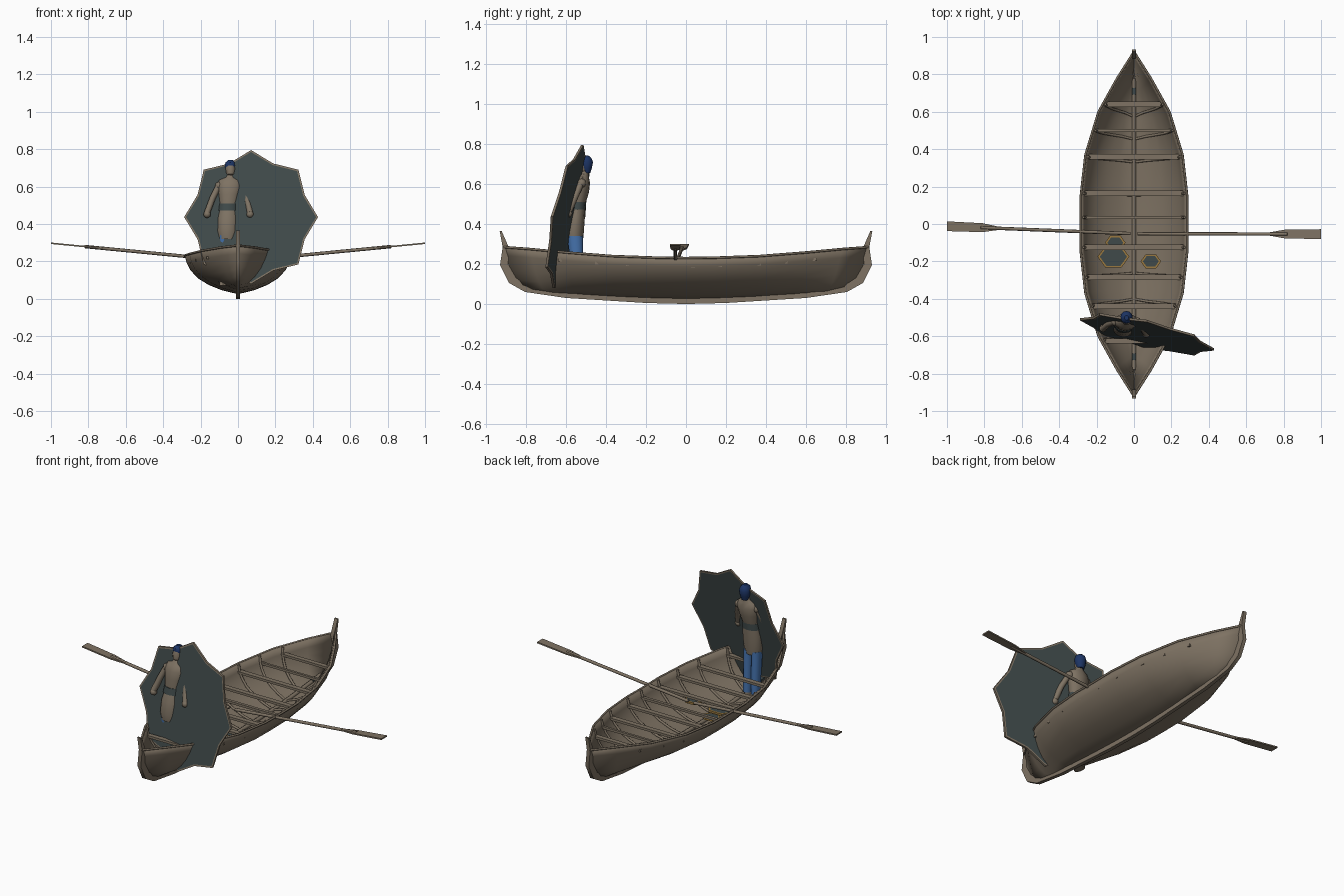
import bpy, bmesh, math
from mathutils import Vector

if "Cube" in bpy.data.objects:
    bpy.data.objects.remove(bpy.data.objects["Cube"], do_unlink=True)


def material(name, r, g, b):
    m = bpy.data.materials.new(name)
    m.use_nodes = True
    m.diffuse_color = (r, g, b, 1)
    bsdf = m.node_tree.nodes["Principled BSDF"]
    bsdf.inputs["Base Color"].default_value = (r, g, b, 1)
    bsdf.inputs["Roughness"].default_value = 0.8
    return m


TAN = material("weathered tan", 0.21, 0.17, 0.125)
SLATE = material("dark slate", 0.05, 0.067, 0.067)
BLUE = material("trouser blue", 0.06, 0.17, 0.42)
NAVY = material("hair navy", 0.012, 0.035, 0.13)
GOLD = material("dull gold", 0.32, 0.19, 0.05)


def finish(name, bm, *mats, smooth=True):
    bmesh.ops.recalc_face_normals(bm, faces=bm.faces)
    mesh = bpy.data.meshes.new(name)
    bm.to_mesh(mesh)
    bm.free()
    for m in mats:
        mesh.materials.append(m)
    ob = bpy.data.objects.new(name, mesh)
    bpy.context.collection.objects.link(ob)
    if smooth:
        bpy.context.view_layer.objects.active = ob
        ob.select_set(True)
        bpy.ops.object.shade_smooth_by_angle(angle=math.radians(40))
        ob.select_set(False)
    return ob


def skin(bm, rings, closed=True):
    """Join matching rows of vertices with quads."""
    for a, b in zip(rings, rings[1:]):
        n = len(a)
        for i in range(n if closed else n - 1):
            j = (i + 1) % n
            bm.faces.new((a[i], a[j], b[j], b[i]))


def loft(name, mat, levels, sides=12):
    """Stack of upright ellipses given as x, y, z, rx, ry."""
    bm = bmesh.new()
    rings = []
    for x, y, z, rx, ry in levels:
        angles = [math.tau * i / sides for i in range(sides)]
        rings.append([bm.verts.new((x + rx * math.cos(a), y + ry * math.sin(a), z)) for a in angles])
    skin(bm, rings)
    bm.faces.new(rings[0])
    bm.faces.new(rings[-1])
    return finish(name, bm, mat)


def tube(name, mat, points, radius):
    cu = bpy.data.curves.new(name, "CURVE")
    cu.dimensions = "3D"
    cu.bevel_depth = radius
    cu.bevel_resolution = 2
    cu.use_fill_caps = True
    sp = cu.splines.new("POLY")
    sp.points.add(len(points) - 1)
    for p, co in zip(sp.points, points):
        p.co = (*co, 1)
    cu.materials.append(mat)
    ob = bpy.data.objects.new(name, cu)
    bpy.context.collection.objects.link(ob)


def box(name, mat, center, size):
    bm = bmesh.new()
    bmesh.ops.create_cube(bm, size=1)
    for v in bm.verts:
        v.co = Vector(center) + v.co * Vector(size)
    return finish(name, bm, mat, smooth=False)


# Hull: stations hold sheer y, keel y, half width, sheer z, keel z
STATIONS = [(0, 0, .285, .23, .025), (.15, .14, .285, .232, .027), (.37, .34, .26, .24, .035),
            (.6, .54, .19, .258, .047), (.78, .69, .09, .275, .055), (.915, .8, .004, .285, .07)]
SECTION = [(0, 0), (.3, .1), (.55, .24), (.75, .41), (.89, .62), (.96, .8), (1, 1)]


def station_at(y):
    for a, b in zip(STATIONS, STATIONS[1:]):
        if abs(y) <= b[0]:
            t = (abs(y) - a[0]) / (b[0] - a[0])
            return [p + (q - p) * t for p, q in zip(a, b)]


def hull_row(st, sign, inset=0.0):
    ys, yk, w, zs, zk = st
    half = [((w - inset) * u, sign * (yk + (ys - yk) * f ** .5), zk + inset + (zs - zk - inset) * f)
            for u, f in SECTION]
    return [(-x, y, z) for x, y, z in half[:0:-1]] + half


bm = bmesh.new()
rows = [hull_row(s, -1) for s in STATIONS[:0:-1]] + [hull_row(s, 1) for s in STATIONS]
skin(bm, [[bm.verts.new(p) for p in r] for r in rows], closed=False)
hull = finish("hull", bm, TAN)
shell = hull.modifiers.new("planking", "SOLIDIFY")
shell.thickness = 0.01
shell.offset = -1

# Keel sweeping up into both stem posts
OUTER = [(0, 0), (.2, .005), (.6, .03), (.805, .06), (.885, .105), (.93, .195), (.917, .285), (.932, .365)]
INNER = [(0, .035), (.2, .037), (.6, .055), (.78, .085), (.85, .13), (.89, .2), (.885, .28), (.922, .365)]
bm = bmesh.new()
path = [((-a[0], a[1]), (-b[0], b[1])) for a, b in zip(OUTER[:0:-1], INNER[:0:-1])] + list(zip(OUTER, INNER))
rings = [[bm.verts.new((x, p[0], p[1])) for x, p in ((-.011, o), (.011, o), (.011, i), (-.011, i))]
         for o, i in path]
skin(bm, rings)
bm.faces.new(rings[0])
bm.faces.new(rings[-1])
finish("keel_and_stems", bm, TAN)

# Gunwales, keelson and fittings
for side in (-1, 1):
    rail = [(side * s[2], -s[0], s[3]) for s in STATIONS[:0:-1]] + [(side * s[2], s[0], s[3]) for s in STATIONS]
    tube("gunwale", TAN, rail, .006)
    box("floor_fitting", SLATE, (0, side * .71, .085), (.022, .035, .015))
tube("keelson", TAN, [(0, s * y, z) for s, y, z in ((-1, .78, .085), (-1, .4, .05), (1, 0, .042),
                                                    (1, .4, .05), (1, .78, .085))], .012)

# Thwarts with a bent rib below each
for y, depth in ((.64, .028), (.5, .014), (.36, .03), (.165, .03), (.035, .018),
                 (-.125, .03), (-.285, .03), (-.44, .03), (-.625, .028)):
    st = station_at(y)
    box("thwart", TAN, (0, y, st[3] - .04), (st[2] * 1.9, depth, .014))
    tube("rib", TAN, hull_row(st, math.copysign(1, y), .014), .007)

# Oars with flat blades
for side, tip_y in ((-1, -.012), (1, -.054)):
    def along(t):
        return Vector((side * t, -.052 + (tip_y + .052) * t, .2 + .097 * t))
    tube("oar_shaft", TAN, [along(.02), along(.82)], .009)
    bm = bmesh.new()
    rings = []
    for t, half in ((.72, .008), (.81, .024), (1, .026)):
        rings.append([bm.verts.new(along(t) + Vector((0, half * a, .004 * b)))
                      for a, b in ((-1, -1), (1, -1), (1, 1), (-1, 1))])
    skin(bm, rings)
    bm.faces.new(rings[0])
    bm.faces.new(rings[-1])
    finish("oar_blade", bm, TAN, smooth=False)


def plate(name, outline, offset, rim_width, face_mat, rim_mat):
    """Flat panel with a border of another colour."""
    bm = bmesh.new()
    front = [bm.verts.new(Vector(p) - offset) for p in outline]
    back = [bm.verts.new(Vector(p) + offset) for p in outline]
    skin(bm, [front, back])
    caps = [bm.faces.new(front), bm.faces.new(back[::-1])]
    bm.normal_update()
    bmesh.ops.inset_individual(bm, faces=caps, thickness=rim_width, use_even_offset=True)
    for f in bm.faces:
        f.material_index = 0 if f in caps else 1
    finish(name, bm, face_mat, rim_mat, smooth=False)


# Large eight-pointed panel leaning through the bow
outline = []
for k in range(16):
    r = .31 if k % 2 else .358
    dx, dz = r * math.sin(math.tau * k / 16), r * math.cos(math.tau * k / 16)
    outline.append((.07 + dx, -.59 - .225 * dx + .2 * dz, .437 + dz))
plate("star_panel", outline, Vector((0, .006, 0)), .009, SLATE, TAN)

# Gold-rimmed hexagons on the floor
for x, y, z, r in ((-.11, -.175, .14, .085), (.09, -.2, .13, .055), (-.1, -.1, .12, .055)):
    hexagon = [(x + r * math.cos(math.tau * k / 6), y + r * .8 * math.sin(math.tau * k / 6), z) for k in range(6)]
    plate("small_hexagon", hexagon, Vector((0, 0, .006)), .01, SLATE, GOLD)

# Standing figure
loft("tunic_skirt", TAN, [(-.055, -.558, .32, .05, .043), (-.055, -.558, .36, .058, .047),
                          (-.053, -.55, .43, .057, .044), (-.05, -.54, .48, .05, .036)])
loft("belt", SLATE, [(-.052, -.543, .472, .054, .041), (-.05, -.538, .51, .051, .038)])
loft("torso", TAN, [(-.05, -.538, .5, .048, .035), (-.046, -.528, .56, .058, .043),
                    (-.043, -.522, .605, .068, .042), (-.042, -.518, .635, .058, .032),
                    (-.041, -.512, .65, .026, .024), (-.04, -.508, .67, .019, .02)])
loft("face", TAN, [(-.04, -.512, .655, .012, .014), (-.04, -.513, .668, .024, .026),
                   (-.04, -.511, .695, .027, .029), (-.04, -.508, .715, .024, .024)])
loft("hair", NAVY, [(-.04, -.495, .655, .019, .016), (-.04, -.497, .68, .029, .026),
                    (-.04, -.499, .71, .033, .034), (-.04, -.502, .73, .026, .029),
                    (-.04, -.502, .743, .011, .013)])
for x in (-.08, -.028):
    loft("trouser_leg", BLUE, [(x, -.54, .09, .023, .028), (x, -.546, .2, .026, .032),
                               (x, -.555, .34, .027, .039)])
    loft("foot", TAN, [(x, -.552, .07, .022, .04), (x, -.546, .1, .02, .028)])
ARMS = ([(-.1, -.522, .612), (-.137, -.535, .535), (-.165, -.558, .46)],
        [(.017, -.522, .612), (.048, -.556, .535), (.065, -.588, .46)])
for shoulder, elbow, wrist in ARMS:
    tube("arm", TAN, [shoulder, elbow, wrist], .017)
    for name, joint, r in (("shoulder", shoulder, .023), ("hand", wrist, .02)):
        bm = bmesh.new()
        bmesh.ops.create_icosphere(bm, subdivisions=2, radius=r)
        bmesh.ops.translate(bm, verts=bm.verts, vec=Vector(joint) - Vector((0, 0, .008)))
        finish(name, bm, TAN)
